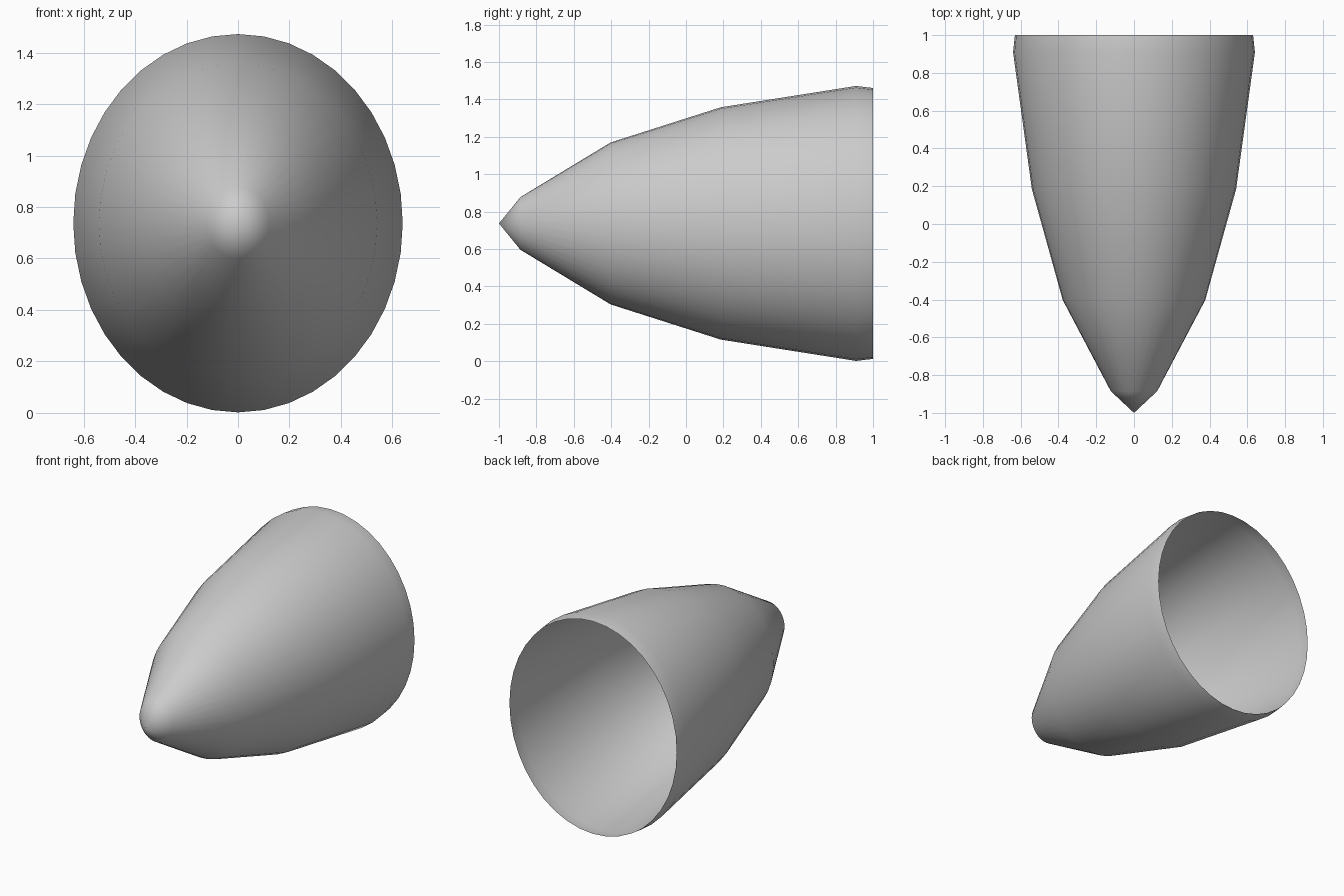
import bpy, bmesh
from math import sin, cos, tau

if "Cube" in bpy.data.objects:
    bpy.data.objects.remove(bpy.data.objects["Cube"])

# Profile along the axis: (y, vertical radius); widths are a fixed ratio of it
PROFILE = [(-0.885, 0.141), (-0.403, 0.433), (0.186, 0.621), (0.909, 0.735), (1.0, 0.724)]
WIDTH_RATIO = 0.871
CENTRE_Z = 0.737
SIDES = 40

bm = bmesh.new()


def ring(y, r):
    return [bm.verts.new((WIDTH_RATIO * r * sin(tau * i / SIDES), y,
                          CENTRE_Z + r * cos(tau * i / SIDES))) for i in range(SIDES)]


# Pointed tip fan, then bands to the open rear
tip = bm.verts.new((0, -1, CENTRE_Z))
rings = [ring(y, r) for y, r in PROFILE]
for i in range(SIDES):
    j = (i + 1) % SIDES
    bm.faces.new((tip, rings[0][i], rings[0][j]))
    for a, b in zip(rings, rings[1:]):
        bm.faces.new((a[i], b[i], b[j], a[j]))
bmesh.ops.recalc_face_normals(bm, faces=bm.faces)

# Make the outside face forward at the tip
bm.normal_update()
if tip.normal.y > 0:
    bmesh.ops.reverse_faces(bm, faces=bm.faces)
for f in bm.faces:
    f.smooth = True

mesh = bpy.data.meshes.new("nose_cone")
bm.to_mesh(mesh)
bm.free()
bpy.context.collection.objects.link(bpy.data.objects.new("nose_cone", mesh))
